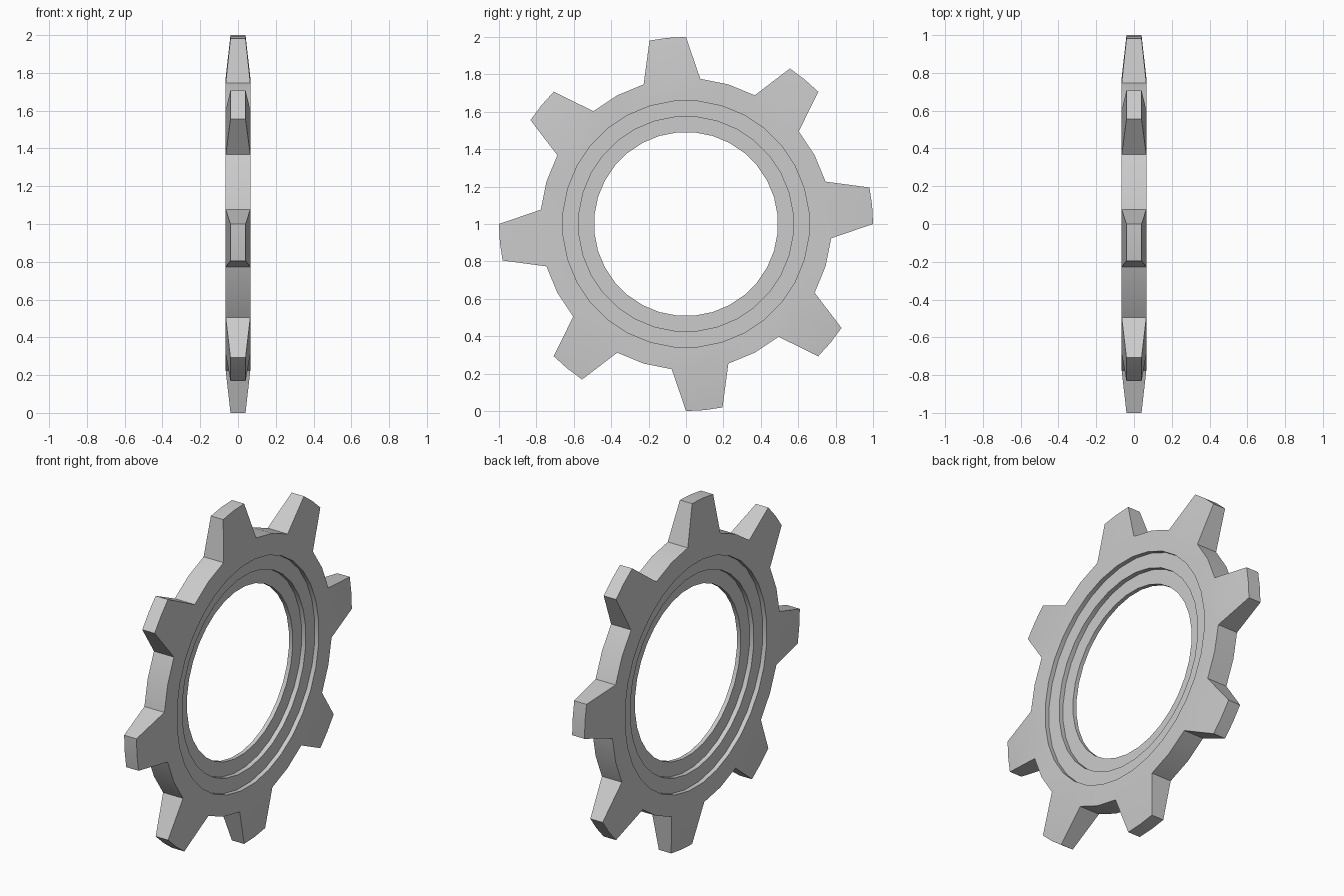
import bpy, bmesh
from math import sin, cos, radians

if "Cube" in bpy.data.objects:
    bpy.data.objects.remove(bpy.data.objects["Cube"])

TEETH, SEG = 8, 32
STEP = 360 / SEG
START = 95.625            # angle of the middle of the first tooth
ROOT, TIP = 0.78, 1.0
HALF, TIP_HALF = 0.065, 0.04

bm = bmesh.new()


def vert(x, r, angle):
    a = radians(angle)
    return bm.verts.new((x, r * cos(a), 1 + r * sin(a)))


# Stepped ring: half cross-section from root to bore, mirrored to the other face
half = [(HALF, ROOT), (HALF, 0.66), (0.039, 0.66), (0.039, 0.575),
        (0.012, 0.575), (0.012, 0.492)]
profile = half + [(-x, r) for x, r in reversed(half)]
rings = [[vert(x, r, START + i * STEP) for i in range(SEG)] for x, r in profile]
for a, b in zip(rings, rings[1:]):
    for i in range(SEG):
        j = (i + 1) % SEG
        bm.faces.new((a[i], a[j], b[j], b[i]))
front, back = rings[0], rings[-1]

# Valleys between the teeth
for i in range(SEG):
    if i % 4 in (1, 2):
        bm.faces.new((front[i], front[i + 1], back[i + 1], back[i]))

# Tapered teeth, each two segments wide
for t in range(TEETH):
    ids = [(4 * t + k) % SEG for k in (-1, 0, 1)]
    angles = [START + 4 * t * STEP + k * STEP / 2 for k in (-1, 0, 1)]
    tf = [vert(TIP_HALF, TIP, a) for a in angles]
    tb = [vert(-TIP_HALF, TIP, a) for a in angles]
    for k in (0, 1):
        i, j = ids[k], ids[k + 1]
        bm.faces.new((front[i], front[j], tf[k + 1], tf[k]))
        bm.faces.new((back[i], back[j], tb[k + 1], tb[k]))
        bm.faces.new((tf[k], tf[k + 1], tb[k + 1], tb[k]))
    for k in (0, 2):
        bm.faces.new((front[ids[k]], tf[k], tb[k], back[ids[k]]))

bmesh.ops.recalc_face_normals(bm, faces=bm.faces[:])
mesh = bpy.data.meshes.new("gear_wheel")
bm.to_mesh(mesh)
bm.free()
gear = bpy.data.objects.new("gear_wheel", mesh)
bpy.context.collection.objects.link(gear)

# Smooth the shallow angles, keep the steps and tooth edges crisp
bpy.context.view_layer.objects.active = gear
gear.select_set(True)
bpy.ops.object.shade_smooth_by_angle(angle=radians(30))
